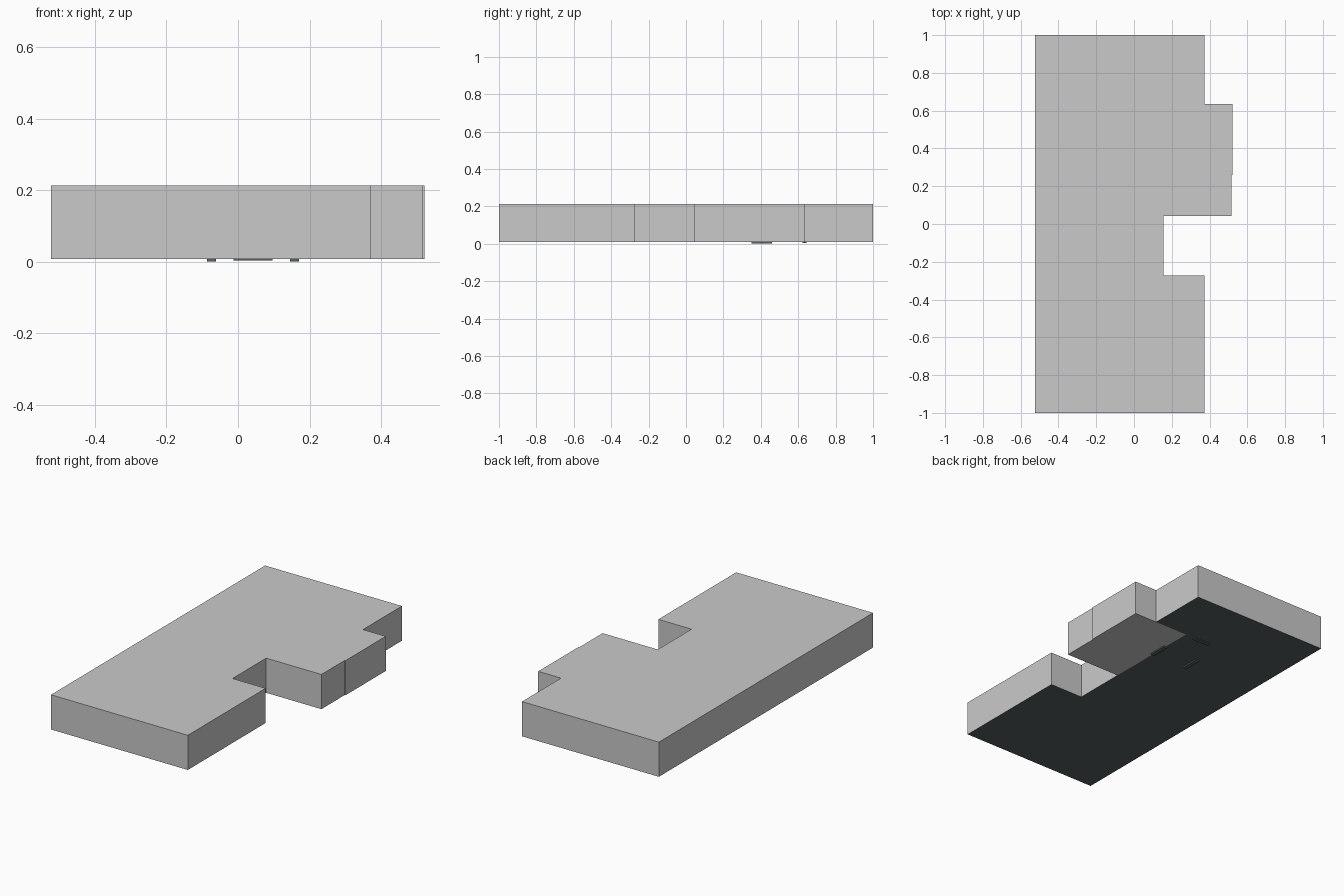
import bpy, bmesh

if "Cube" in bpy.data.objects:
    bpy.data.objects.remove(bpy.data.objects["Cube"])


def material(name, rgb):
    m = bpy.data.materials.new(name)
    m.diffuse_color = (*rgb, 1)
    m.use_nodes = True
    m.node_tree.nodes["Principled BSDF"].inputs["Base Color"].default_value = m.diffuse_color
    return m


GREY = material("light grey", (0.59, 0.59, 0.59))
DARK = material("dark slate", (0.10, 0.118, 0.118))
Z0, Z1 = 0.008, 0.213


def finish(bm, name, mats):
    me = bpy.data.meshes.new(name)
    bm.to_mesh(me)
    bm.free()
    ob = bpy.data.objects.new(name, me)
    for m in mats:
        me.materials.append(m)
    bpy.context.collection.objects.link(ob)


# Flat block with a side notch and a projecting bay
outline = [(-0.523, -1), (0.372, -1), (0.372, -0.273), (0.155, -0.273),
           (0.155, 0.042), (0.516, 0.042), (0.516, 0.26), (0.521, 0.26),
           (0.521, 0.636), (0.372, 0.636), (0.372, 1), (-0.523, 1)]
bm = bmesh.new()
base = bm.faces.new([bm.verts.new((x, y, Z0)) for x, y in outline])
ext = bmesh.ops.extrude_face_region(bm, geom=[base], use_keep_orig=True)
top = [v for v in ext["geom"] if isinstance(v, bmesh.types.BMVert)]
bmesh.ops.translate(bm, verts=top, vec=(0, 0, Z1 - Z0))
bmesh.ops.recalc_face_normals(bm, faces=bm.faces)

# Cut the underside so the bay stays grey and the rest is dark
for co, no in (((0.155, 0, 0), (1, 0, 0)), ((0, 0.636, 0), (0, 1, 0))):
    under = [f for f in bm.faces if f.normal.z < -0.5]
    geom = list({g for f in under for g in [f, *f.edges, *f.verts]})
    bmesh.ops.bisect_plane(bm, geom=geom, dist=1e-4, plane_co=co, plane_no=no)
bm.normal_update()
for f in bm.faces:
    c = f.calc_center_median()
    in_bay = c.x > 0.156 and 0.04 < c.y < 0.636
    f.material_index = int(f.normal.z < -0.5 and not in_bay)
finish(bm, "block", [GREY, DARK])


# Small thin strips under the block
def strip(name, x0, x1, y0, y1, z):
    bm = bmesh.new()
    bmesh.ops.create_cube(bm, size=1)
    for v in bm.verts:
        v.co = (x0 if v.co.x < 0 else x1, y0 if v.co.y < 0 else y1,
                z if v.co.z < 0 else Z0)
    finish(bm, name, [DARK])


strip("left_strip", -0.087, -0.062, 0.35, 0.46, 0)
strip("right_strip", 0.145, 0.17, 0.35, 0.46, 0)
strip("back_strip", -0.012, 0.097, 0.622, 0.645, 0.003)
